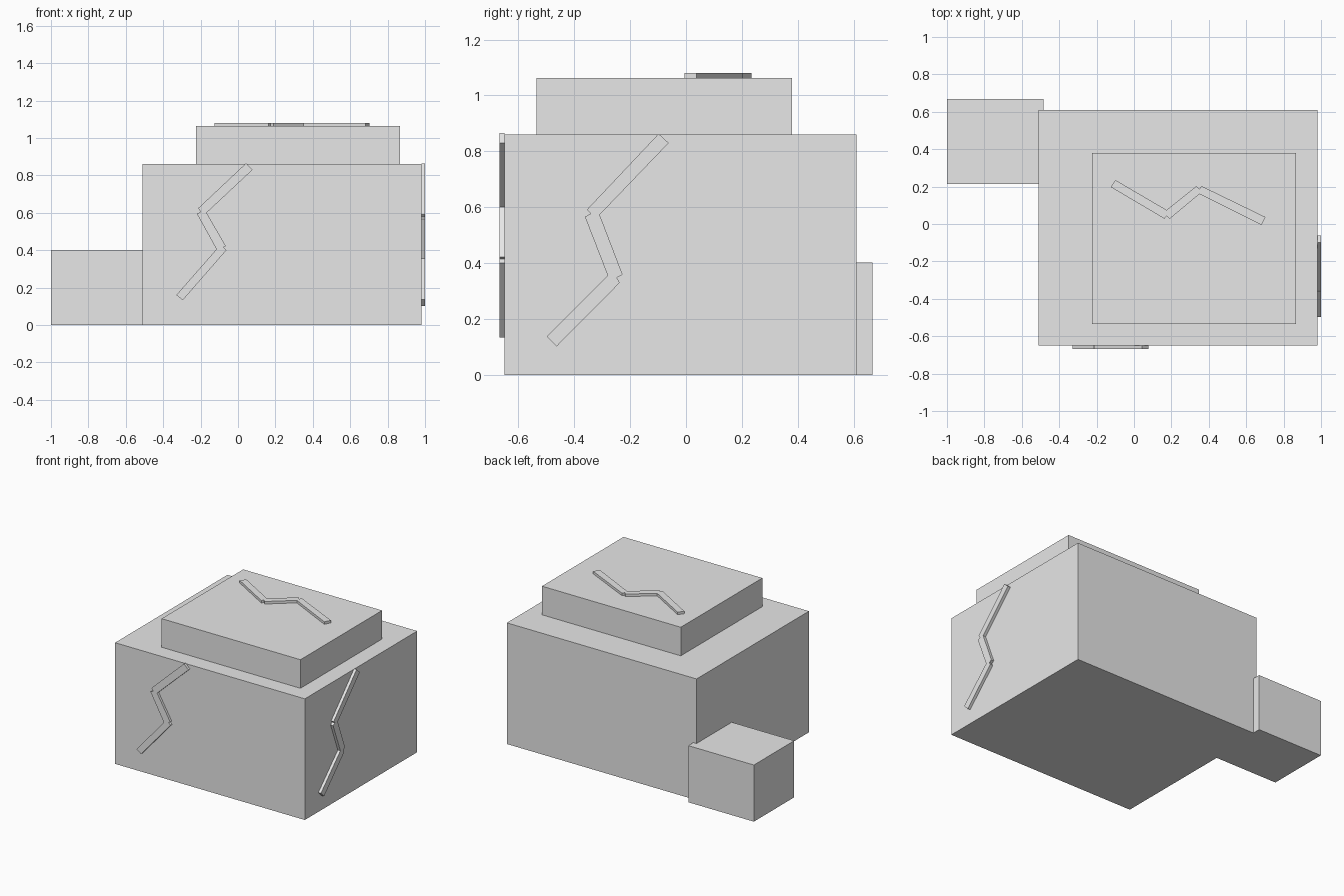
import bpy, bmesh
from mathutils import Vector

if "Cube" in bpy.data.objects:
    bpy.data.objects.remove(bpy.data.objects["Cube"])

stone = bpy.data.materials.new("light_grey")
stone.diffuse_color = (0.8, 0.8, 0.8, 1)
stone.use_nodes = True
stone.node_tree.nodes["Principled BSDF"].inputs["Base Color"].default_value = stone.diffuse_color


def finish(name, bm):
    bmesh.ops.recalc_face_normals(bm, faces=bm.faces)
    mesh = bpy.data.meshes.new(name)
    bm.to_mesh(mesh)
    bm.free()
    mesh.materials.append(stone)
    obj = bpy.data.objects.new(name, mesh)
    bpy.context.collection.objects.link(obj)
    return obj


def box(name, lo, hi):
    bm = bmesh.new()
    bmesh.ops.create_cube(bm, size=1)
    for v in bm.verts:
        v.co = [(a + b) / 2 + c * (b - a) for a, b, c in zip(lo, hi, v.co)]
    return finish(name, bm)


def crack(name, outline, place, depth):
    """Zigzag outline mapped onto a wall by place(), then extruded outward."""
    bm = bmesh.new()
    face = bm.faces.new([bm.verts.new(place(a, b)) for a, b in outline])
    ext = bmesh.ops.extrude_face_region(bm, geom=[face], use_keep_orig=True)
    moved = [g for g in ext["geom"] if isinstance(g, bmesh.types.BMVert)]
    bmesh.ops.translate(bm, verts=moved, vec=Vector(depth))
    return finish(name, bm)


# Stacked blocks
box("main_block", (-0.51, -0.65, 0), (0.98, 0.61, 0.86))
box("upper_block", (-0.225, -0.535, 0.86), (0.865, 0.38, 1.063))
box("side_block", (-1, 0.215, 0), (-0.485, 0.667, 0.402))

# Raised zigzag cracks
crack("front_crack",
      [(0.043, 0.865), (-0.212, 0.625), (-0.2, 0.605), (-0.22, 0.595),
       (-0.115, 0.405), (-0.33, 0.16), (-0.295, 0.133), (-0.062, 0.4),
       (-0.078, 0.415), (-0.065, 0.422), (-0.168, 0.6), (0.078, 0.83)],
      lambda a, b: (a, -0.65, b), (0, -0.017, 0))
crack("right_crack",
      [(-0.098, 0.863), (-0.355, 0.591), (-0.341, 0.577), (-0.362, 0.566),
       (-0.28, 0.355), (-0.498, 0.137), (-0.463, 0.102), (-0.237, 0.33),
       (-0.248, 0.348), (-0.227, 0.359), (-0.309, 0.573), (-0.062, 0.83)],
      lambda a, b: (0.98, a, b), (0.02, 0, 0))
crack("top_crack",
      [(-0.099, 0.235), (-0.125, 0.198), (0.163, 0.028), (0.174, 0.043),
       (0.19, 0.027), (0.35, 0.16), (0.682, -0.006), (0.703, 0.037),
       (0.361, 0.203), (0.35, 0.187), (0.334, 0.203), (0.174, 0.075)],
      lambda a, b: (a, b, 1.063), (0, 0, 0.018))
